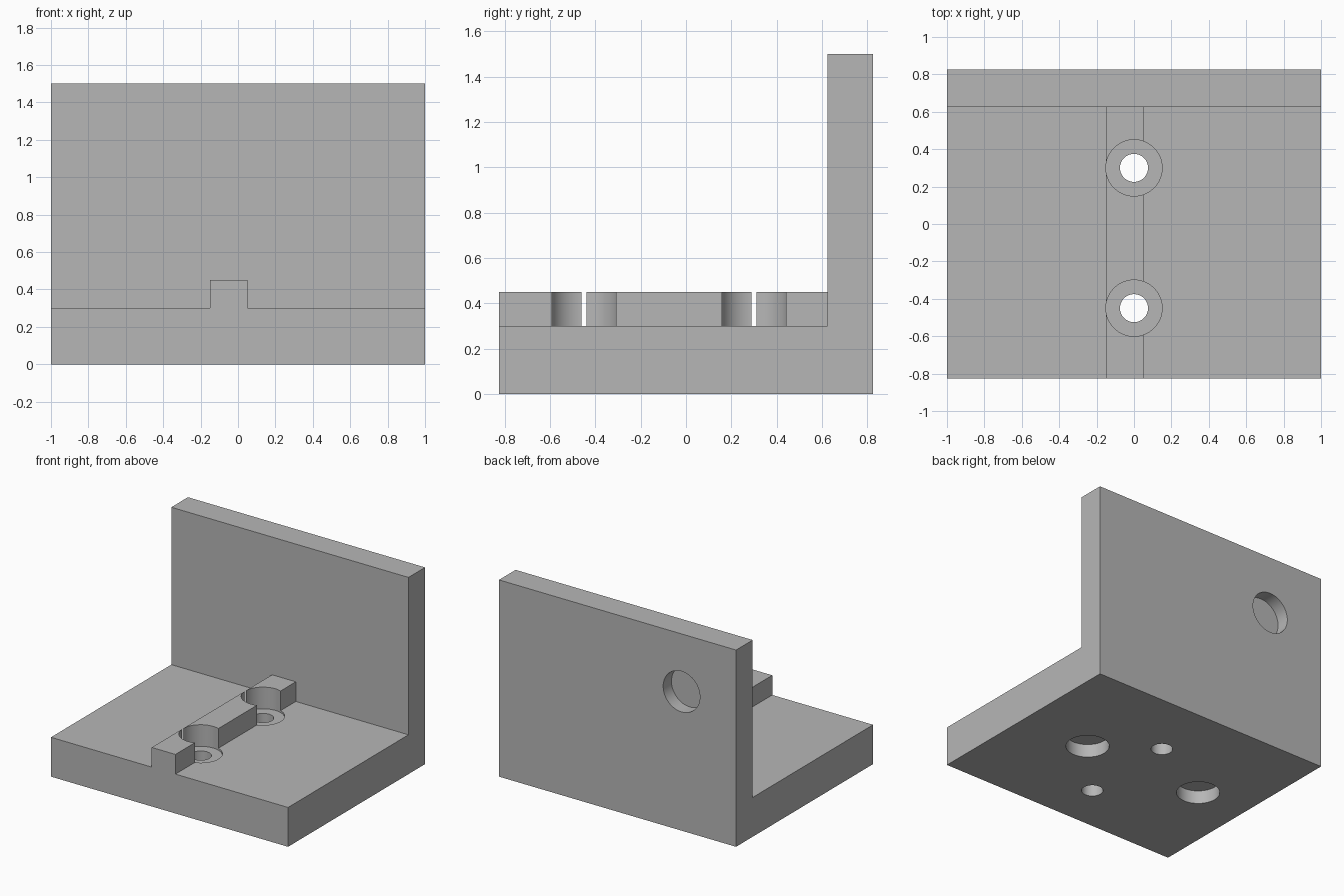
import bpy
import bmesh
from mathutils import Matrix, Vector

cube = bpy.data.objects.get("Cube")
if cube:
    bpy.data.objects.remove(cube, do_unlink=True)

grey = bpy.data.materials.new("plain_grey")
grey.use_nodes = True
grey.diffuse_color = (0.47, 0.47, 0.47, 1)
grey.node_tree.nodes["Principled BSDF"].inputs["Base Color"].default_value = grey.diffuse_color

WIDTH, HALF_DEPTH, HEIGHT = 2.0, 0.825, 1.5
BASE, WALL = 0.3, 0.2
WALL_FRONT = HALF_DEPTH - WALL


def finish(bm, name):
    bmesh.ops.recalc_face_normals(bm, faces=bm.faces)
    mesh = bpy.data.meshes.new(name)
    bm.to_mesh(mesh)
    bm.free()
    mesh.materials.append(grey)
    obj = bpy.data.objects.new(name, mesh)
    bpy.context.collection.objects.link(obj)
    return obj


def extrude_x(name, profile, x0, x1):
    """Extrude a (y, z) profile along x."""
    bm = bmesh.new()
    face = bm.faces.new([bm.verts.new((x0, y, z)) for y, z in profile])
    grown = bmesh.ops.extrude_face_region(bm, geom=[face])["geom"]
    verts = [v for v in grown if isinstance(v, bmesh.types.BMVert)]
    bmesh.ops.translate(bm, verts=verts, vec=(x1 - x0, 0, 0))
    return finish(bm, name)


def cylinder(name, radius, start, end):
    """Cylinder running between two points."""
    start, end = Vector(start), Vector(end)
    axis = end - start
    turn = Vector((0, 0, 1)).rotation_difference(axis).to_matrix().to_4x4()
    bm = bmesh.new()
    bmesh.ops.create_cone(bm, cap_ends=True, segments=64, radius1=radius, radius2=radius,
                          depth=axis.length,
                          matrix=Matrix.Translation((start + end) / 2) @ turn)
    return finish(bm, name)


def combine(target, other, operation):
    other.hide_render = True
    mod = target.modifiers.new(operation.lower(), "BOOLEAN")
    mod.operation, mod.solver, mod.object = operation, "EXACT", other
    bpy.context.view_layer.objects.active = target
    bpy.ops.object.modifier_apply(modifier=mod.name)
    bpy.data.objects.remove(other, do_unlink=True)


# L-shaped base plate and back wall
bracket = extrude_x("angle_bracket", [
    (-HALF_DEPTH, 0), (HALF_DEPTH, 0), (HALF_DEPTH, HEIGHT),
    (WALL_FRONT, HEIGHT), (WALL_FRONT, BASE), (-HALF_DEPTH, BASE)], -WIDTH / 2, WIDTH / 2)

# Raised guide rib, sunk slightly into the plate for a clean union
rib = extrude_x("guide_rib", [
    (-HALF_DEPTH, 0.2), (WALL_FRONT + 0.05, 0.2),
    (WALL_FRONT + 0.05, 0.45), (-HALF_DEPTH, 0.45)], -0.15, 0.05)
combine(bracket, rib, "UNION")

# Screw holes with counterbores through the rib
for y in (0.3, -0.45):
    combine(bracket, cylinder("counterbore", 0.1505, (0, y, 0.285), (0, y, 0.6)), "DIFFERENCE")
    combine(bracket, cylinder("screw_hole", 0.075, (0, y, -0.1), (0, y, 0.4)), "DIFFERENCE")

# Blind sockets under the plate
for x in (0.42, -0.58):
    combine(bracket, cylinder("bottom_socket", 0.15, (x, 0, -0.1), (x, 0, 0.1)), "DIFFERENCE")

# Blind socket in the back of the wall
combine(bracket, cylinder("back_socket", 0.155, (-0.54, HALF_DEPTH + 0.1, 1.06),
                          (-0.54, HALF_DEPTH - 0.1, 1.06)), "DIFFERENCE")

bpy.ops.object.select_all(action="DESELECT")
bracket.select_set(True)
bpy.context.view_layer.objects.active = bracket
bpy.ops.object.shade_smooth_by_angle(angle=0.5)
